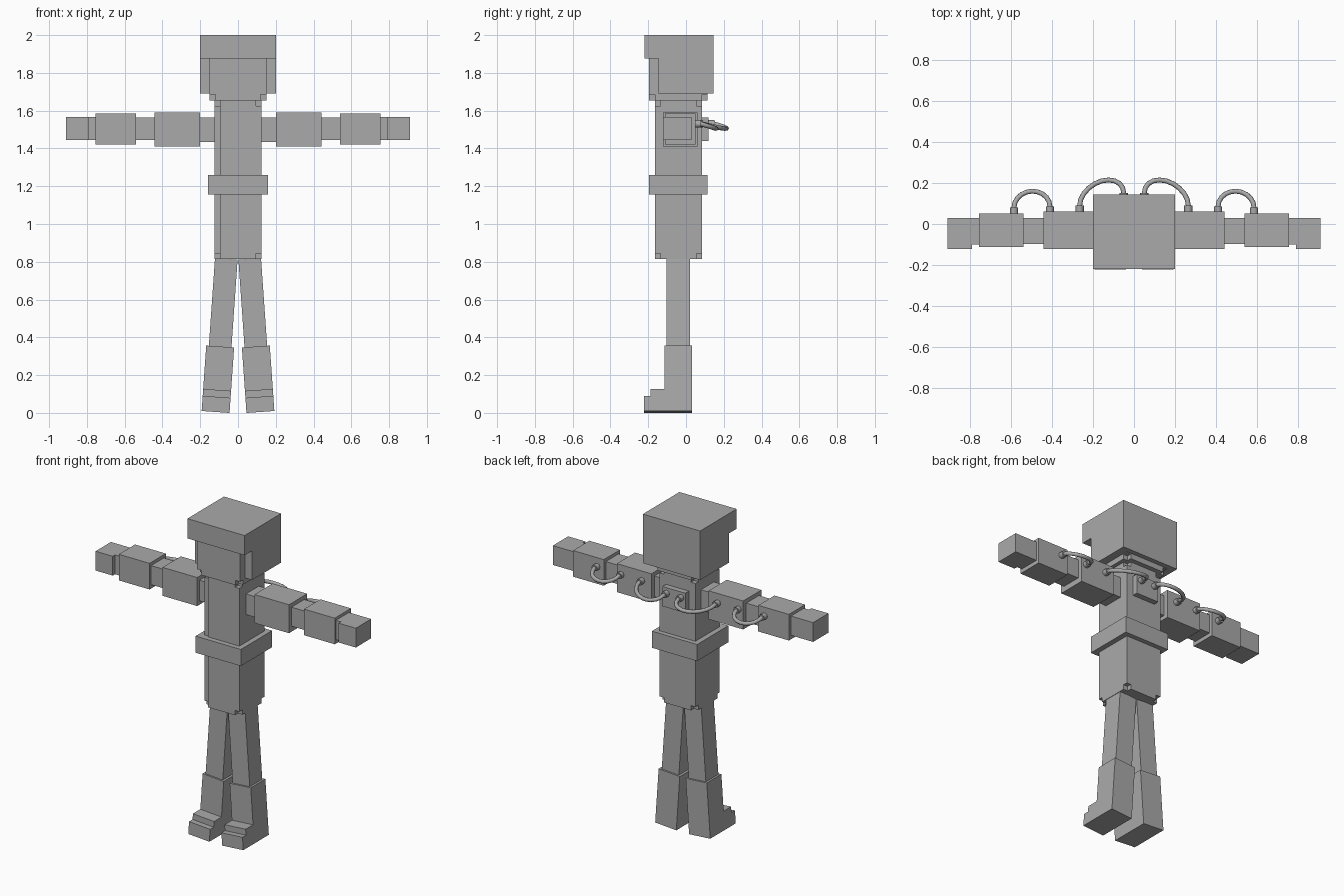
import bpy, bmesh, math
from mathutils import Matrix, Vector

if "Cube" in bpy.data.objects:
    bpy.data.objects.remove(bpy.data.objects["Cube"])

grey = bpy.data.materials.new("plain grey")
grey.diffuse_color = (0.4, 0.4, 0.4, 1)
grey.use_nodes = True
grey.node_tree.nodes["Principled BSDF"].inputs["Base Color"].default_value = grey.diffuse_color


def boxes(name, parts, matrix=None):
    """One object from boxes given as (x0, x1, y0, y1, z0, z1)."""
    bm = bmesh.new()
    for x0, x1, y0, y1, z0, z1 in parts:
        m = Matrix.Translation(((x0 + x1) / 2, (y0 + y1) / 2, (z0 + z1) / 2))
        m = m @ Matrix.Diagonal((x1 - x0, y1 - y0, z1 - z0, 1))
        bmesh.ops.create_cube(bm, size=1, matrix=m)
    if matrix:
        bm.transform(matrix)
    me = bpy.data.meshes.new(name)
    bm.to_mesh(me)
    bm.free()
    me.materials.append(grey)
    ob = bpy.data.objects.new(name, me)
    bpy.context.collection.objects.link(ob)
    return ob


def side_box(name, s, x0, x1, *rest):
    a, b = sorted((s * x0, s * x1))
    return boxes(name, [(a, b, *rest)])


def tube(name, pts, radius):
    """Round hose along a list of points."""
    cu = bpy.data.curves.new(name, 'CURVE')
    cu.dimensions = '3D'
    cu.bevel_depth = radius
    cu.bevel_resolution = 2
    cu.use_fill_caps = True
    sp = cu.splines.new('POLY')
    sp.points.add(len(pts) - 1)
    for p, co in zip(sp.points, pts):
        p.co = (*co, 1)
    cu.materials.append(grey)
    ob = bpy.data.objects.new(name, cu)
    bpy.context.collection.objects.link(ob)
    bpy.ops.object.select_all(action='DESELECT')
    ob.select_set(True)
    bpy.context.view_layer.objects.active = ob
    bpy.ops.object.convert(target='MESH')
    bpy.ops.object.shade_smooth_by_angle(angle=math.radians(50))


def hose(name, s, x0, y0, x1, y1, peak, z, drop):
    """Arched hose from (x0, y0) to (x1, y1) with end collars."""
    pts = [(s * x0, y0 - 0.01, z)]
    n = 10
    for i in range(n + 1):
        a = math.pi * i / n
        t = (1 - math.cos(a)) / 2
        base = y0 + 0.03 + (y1 - y0) * t
        h = peak - 0.03 - y0 - (y1 - y0) / 2
        pts.append((s * (x0 + (x1 - x0) * t), base + h * math.sin(a),
                    z - drop * math.sin(a)))
    pts.append((s * x1, y1 - 0.01, z))
    tube(name, pts, 0.012)
    for x, y in ((x0, y0), (x1, y1)):
        tube(name + "_collar", [(s * x, y - 0.01, z), (s * x, y + 0.03, z)], 0.02)


# Head: cap, hair block, and face with notched lower corners
boxes("cap", [(-0.2, 0.2, -0.22, 0.145, 1.875, 2.0)])
boxes("hair", [(-0.2, 0.2, -0.145, 0.145, 1.69, 1.875)])
boxes("face", [(-0.15, 0.15, -0.195, 0.115, 1.685, 1.88),
               (-0.15, 0.15, -0.165, 0.085, 1.655, 1.88),
               (-0.12, 0.12, -0.195, 0.115, 1.655, 1.88)])

# Torso with notched corners and a shallow groove down one front edge
N = 0.03
boxes("torso", [(-0.125 + N, 0.125, -0.165, 0.085, 0.815 + N, 1.655 - N),
                (-0.125, 0, -0.155, 0.085, 0.815 + N, 1.655 - N),
                (-0.125, 0.125, -0.165 + N, 0.085 - N, 0.815, 1.655),
                (-0.125 + N, 0.125 - N, -0.165, 0.085, 0.815, 1.655)])
boxes("belt", [(-0.158, 0.158, -0.197, 0.115, 1.155, 1.26)])
boxes("back_pack", [(-0.08, 0.08, 0.08, 0.12, 1.44, 1.565)])

for s, side in ((1, "right"), (-1, "left")):
    # Arm segments
    side_box(side + "_shoulder", s, 0.1, 0.21, -0.1, 0.03, 1.435, 1.565)
    side_box(side + "_upper_arm", s, 0.2, 0.442, -0.122, 0.06, 1.41, 1.59)
    side_box(side + "_elbow", s, 0.43, 0.55, -0.097, 0.03, 1.445, 1.565)
    side_box(side + "_forearm", s, 0.54, 0.755, -0.112, 0.05, 1.42, 1.585)
    side_box(side + "_wrist", s, 0.75, 0.8, -0.1, 0.03, 1.445, 1.567)
    side_box(side + "_hand", s, 0.79, 0.91, -0.123, 0.03, 1.445, 1.567)

    # Hoses behind the arms
    hose(side + "_outer_hose", s, 0.41, 0.055, 0.585, 0.05, 0.16, 1.53, 0.025)
    hose(side + "_inner_hose", s, 0.265, 0.06, 0.05, 0.12, 0.21, 1.53, 0.025)

    # Splayed leg with stepped boot
    m = Matrix.Translation((s * 0.062, 0, 0.815)) @ Matrix.Rotation(math.radians(-4 * s), 4, 'Y')
    boxes(side + "_thigh", [(-0.06, 0.06, -0.103, 0.022, -0.47, 0)], m)
    boxes(side + "_boot", [(-0.074, 0.074, -0.113, 0.033, -0.812, -0.465),
                           (-0.074, 0.074, -0.187, 0, -0.812, -0.695),
                           (-0.074, 0.074, -0.222, 0, -0.812, -0.732)], m)
